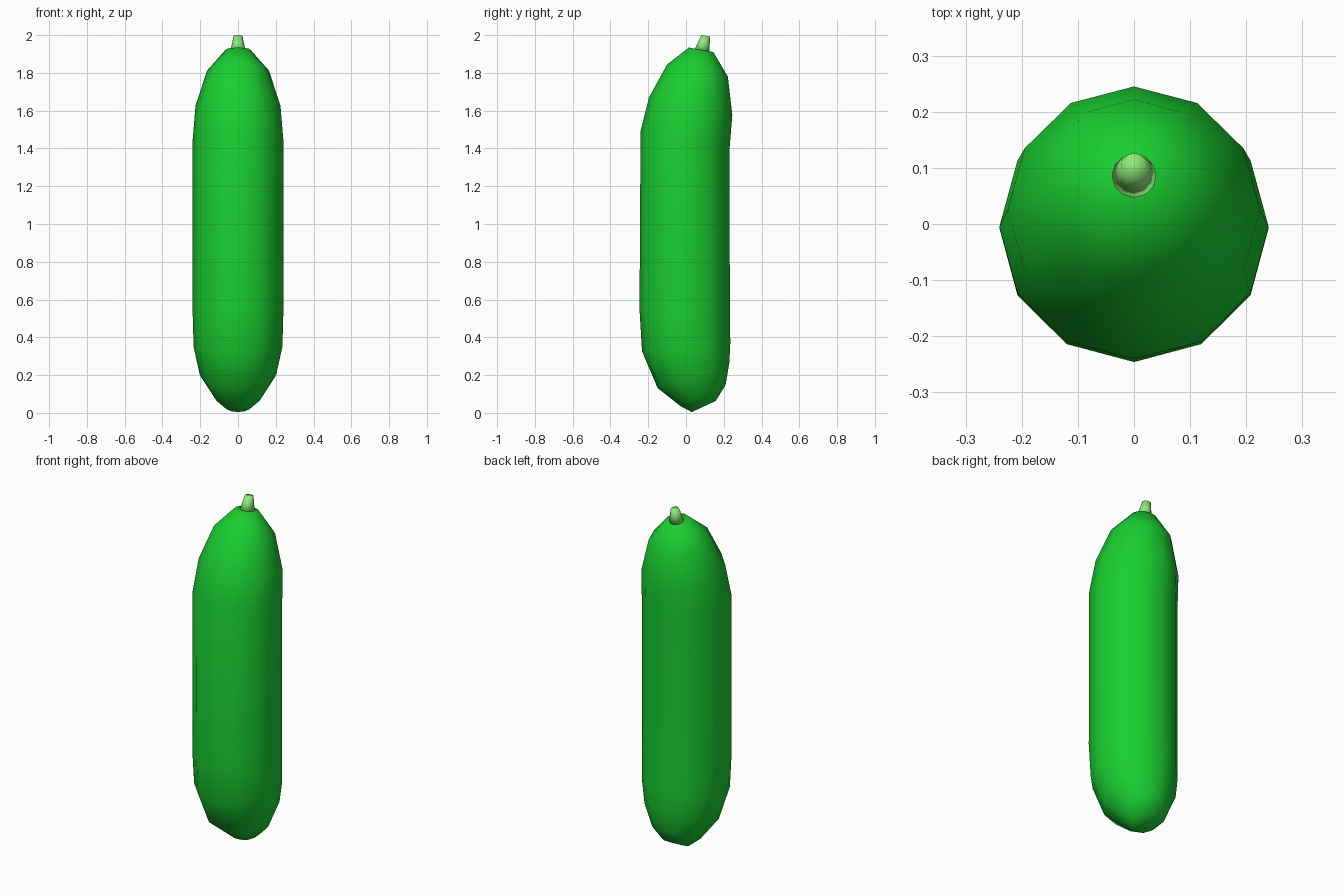
import bpy, bmesh
from math import sin, cos, pi, radians

if "Cube" in bpy.data.objects:
    bpy.data.objects.remove(bpy.data.objects["Cube"])


def material(name, rgb):
    m = bpy.data.materials.new(name)
    m.diffuse_color = (*rgb, 1)
    m.use_nodes = True
    m.node_tree.nodes["Principled BSDF"].inputs["Base Color"].default_value = m.diffuse_color
    return m


def bent_tube(name, rings, sides, mat):
    """Skin tilted circles; each ring = (y, z, radius, tilt about x in degrees)."""
    bm = bmesh.new()
    loops = []
    for y, z, r, tilt in rings:
        t = radians(tilt)
        loop = []
        for i in range(sides):
            a = 2 * pi * i / sides
            d = r * sin(a)
            loop.append(bm.verts.new((r * cos(a), y + d * cos(t), z + d * sin(t))))
        loops.append(loop)
    for lo, hi in zip(loops, loops[1:]):
        for i in range(sides):
            j = (i + 1) % sides
            bm.faces.new((lo[i], lo[j], hi[j], hi[i]))
    bm.faces.new(loops[0][::-1])
    bm.faces.new(loops[-1])
    for f in bm.faces:
        f.smooth = True
    mesh = bpy.data.meshes.new(name)
    bm.to_mesh(mesh)
    bm.free()
    mesh.materials.append(mat)
    obj = bpy.data.objects.new(name, mesh)
    bpy.context.collection.objects.link(obj)
    return obj


# Cucumber body: gently bent, rounded at both ends
body_rings = [
    (0.094, 0.034, 0.070, 25),
    (0.090, 0.092, 0.132, 25),
    (0.040, 0.200, 0.202, 20),
    (0.001, 0.350, 0.235, 6),
    (-0.007, 0.525, 0.240, -5),
    (-0.005, 1.445, 0.240, -11),
    (0.025, 1.625, 0.225, -12),
    (0.061, 1.812, 0.164, -11.5),
    (0.080, 1.922, 0.066, -10.5),
]
bent_tube("cucumber_body", body_rings, 12, material("green_skin", (0.01, 0.62, 0.03)))

# Tapered stem leaning back
stem_rings = [(0.083, 1.908, 0.042, -11), (0.104, 1.996, 0.023, -11)]
bent_tube("stem", stem_rings, 12, material("pale_green", (0.27, 0.83, 0.19)))
